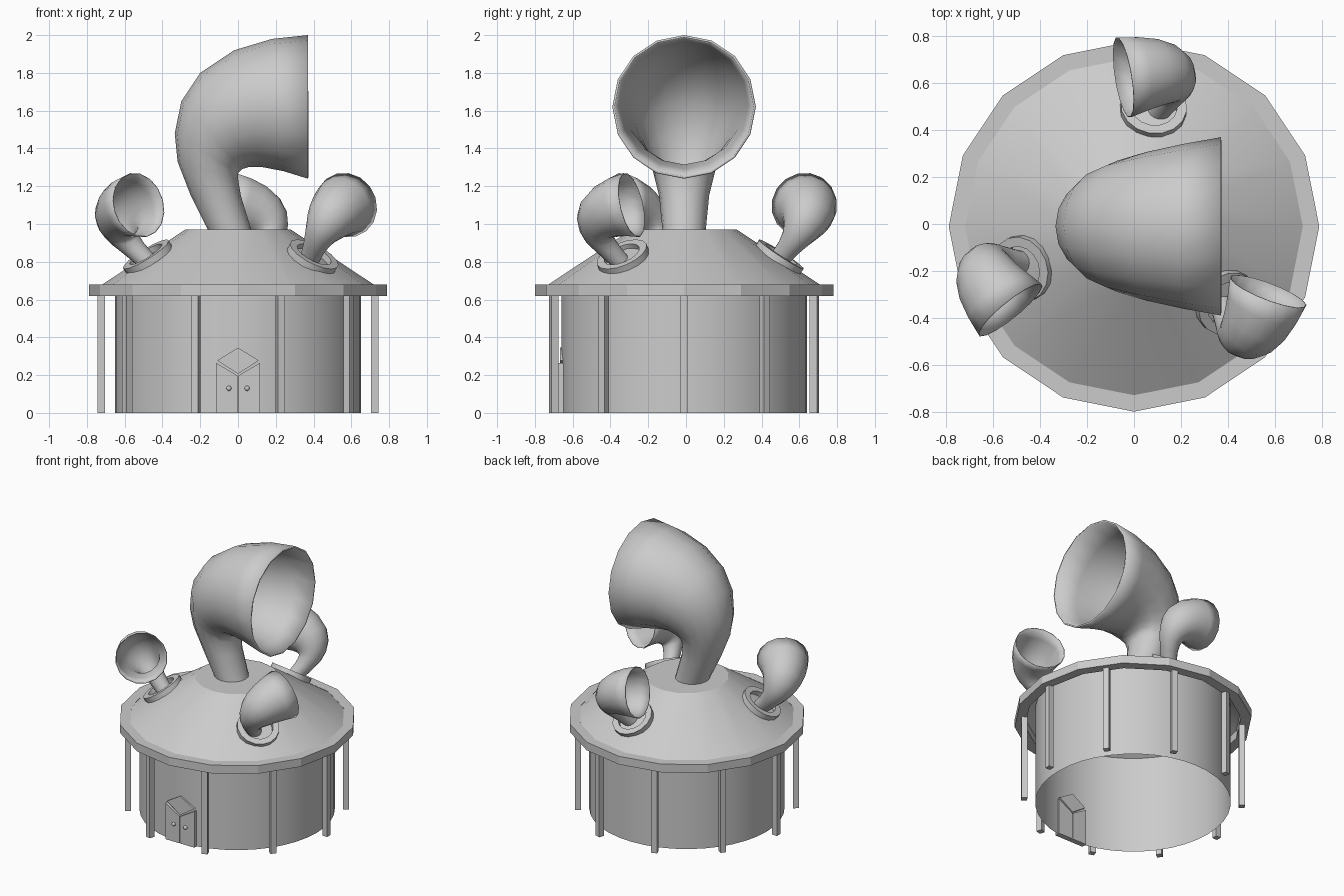
import bpy, bmesh, math
from mathutils import Vector, Matrix

if "Cube" in bpy.data.objects:
    bpy.data.objects.remove(bpy.data.objects["Cube"], do_unlink=True)

CY = -0.01  # building axis
AXIS = Matrix.Translation((0, CY, 0))

grey = bpy.data.materials.new("plain grey")
grey.use_nodes = True
grey.diffuse_color = (0.6, 0.6, 0.6, 1)
grey.node_tree.nodes["Principled BSDF"].inputs["Base Color"].default_value = grey.diffuse_color


def finish(name, bm, matrix=AXIS, smooth=None, recalc=True):
    if recalc:
        bmesh.ops.recalc_face_normals(bm, faces=bm.faces)
    me = bpy.data.meshes.new(name)
    bm.to_mesh(me)
    bm.free()
    me.materials.append(grey)
    ob = bpy.data.objects.new(name, me)
    bpy.context.collection.objects.link(ob)
    ob.matrix_world = matrix
    if smooth:
        bpy.ops.object.select_all(action='DESELECT')
        ob.select_set(True)
        bpy.context.view_layer.objects.active = ob
        bpy.ops.object.shade_smooth_by_angle(angle=math.radians(smooth))
    return ob


def skin(bm, rings, loop=False):
    """Bridge equal rings of points with quads."""
    vs = [[bm.verts.new(p) for p in ring] for ring in rings]
    pairs = list(zip(vs, vs[1:])) + ([(vs[-1], vs[0])] if loop else [])
    n = len(vs[0])
    for a, b in pairs:
        for i in range(n):
            j = (i + 1) % n
            bm.faces.new((a[i], a[j], b[j], b[i]))
    return vs


def lathe(profile, n):
    return [[(r * math.cos(math.tau * i / n), r * math.sin(math.tau * i / n), z)
             for i in range(n)] for r, z in profile]


def prism(name, outline, y_front, y_back):
    """Extrude an x-z outline along y."""
    bm = bmesh.new()
    front, back = skin(bm, [[(x, y, z) for x, z in outline] for y in (y_front, y_back)])
    bm.faces.new(front)
    bm.faces.new(back)
    return finish(name, bm)


# Round wall, open below
bm = bmesh.new()
skin(bm, lathe([(0.65, 0), (0.65, 0.715)], 40))
finish("wall", bm, smooth=40)

# Truncated cone roof
bm = bmesh.new()
rows = skin(bm, lathe([(0.73, 0.672), (0.28, 0.97)], 16))
bm.faces.new(rows[-1])
finish("roof", bm, smooth=30)

# Faceted eave rim
bm = bmesh.new()
skin(bm, lathe([(0.72, 0.62), (0.79, 0.62), (0.79, 0.68), (0.72, 0.68)], 16), loop=True)
finish("eave_rim", bm)

# Ten posts under the eave
for k in range(10):
    bm = bmesh.new()
    bmesh.ops.create_cube(bm, size=1, matrix=Matrix.Translation((0.725, 0, 0.32))
                          @ Matrix.Diagonal((0.04, 0.04, 0.64, 1)))
    finish(f"post_{k + 1}", bm, AXIS @ Matrix.Rotation(math.tau * k / 10, 4, 'Z'))

# Double door with a diamond panel above
for side, s in (("left", 1), ("right", -1)):
    prism(f"door_{side}", [(s * 0.003, 0), (s * 0.117, 0), (s * 0.117, 0.265), (s * 0.003, 0.198)],
          -0.664, -0.625)
    bm = bmesh.new()
    bmesh.ops.create_uvsphere(bm, u_segments=10, v_segments=6, radius=0.014)
    finish(f"door_knob_{side}", bm, AXIS @ Matrix.Translation((s * 0.048, -0.668, 0.13)), smooth=60)
prism("door_diamond", [(0, 0.206), (0.11, 0.278), (0, 0.345), (-0.11, 0.278)], -0.658, -0.625)

# Horn cross-sections: outer and inner point of the bend (x, z)
SECTIONS = [((-0.13, 0.9), (0.09, 0.9)), ((-0.16, 0.97), (0.07, 0.97)),
            ((-0.25, 1.15), (0.015, 1.15)), ((-0.32, 1.33), (0, 1.24)),
            ((-0.335, 1.48), (0, 1.27)), ((-0.3, 1.65), (0.02, 1.29)),
            ((-0.2, 1.8), (0.06, 1.303)), ((-0.02, 1.92), (0.12, 1.303)),
            ((0.18, 1.98), (0.24, 1.28)), ((0.37, 2.0), (0.37, 1.24))]
MOUTH = Vector((0.37, 0, 1.62))


def horn(name, matrix):
    """Bent horn with its origin at the centre of the mouth."""
    rings = []
    for (ox, oz), (ix, iz) in SECTIONS:
        outer, inner = Vector((ox, 0, oz)) - MOUTH, Vector((ix, 0, iz)) - MOUTH
        mid, arm = (outer + inner) / 2, (outer - inner) / 2
        side = Vector((0, arm.length, 0))
        rings.append([mid + arm * math.cos(a) + side * math.sin(a)
                      for a in (math.tau * i / 16 for i in range(16))])
    bm = bmesh.new()
    skin(bm, rings)
    # Make the open shell face outward
    bm.normal_update()
    f = bm.faces[0] if not hasattr(bm.faces, "ensure_lookup_table") else next(iter(bm.faces))
    centre = sum(rings[0], Vector()) / 16
    if f.normal.dot(f.calc_center_median() - centre) < 0:
        bmesh.ops.reverse_faces(bm, faces=bm.faces)
    ob = finish(name, bm, matrix, smooth=50, recalc=False)
    shell = ob.modifiers.new("shell", 'SOLIDIFY')
    shell.thickness = 0.012
    shell.offset = -1
    return ob


horn("main_horn", AXIS @ Matrix.Translation(MOUTH))

# Three small horns standing square to the roof, each in a collar
ang, tilt, twist = math.radians(80.5), math.radians(33.5), math.radians(22)
e_r = Vector((math.cos(ang), math.sin(ang), 0))
e_t = Vector((-e_r.y, e_r.x, 0))
up = Vector((0, 0, 1))
normal = e_r * math.sin(tilt) + up * math.cos(tilt)
upslope = up * math.sin(tilt) - e_r * math.cos(tilt)
facing = e_t * math.cos(twist) + upslope * math.sin(twist)


def frame(x_axis, origin, scale=1):
    cols = (x_axis, normal.cross(x_axis), normal)
    return (Matrix.Translation(origin) @ Matrix(cols).transposed().to_4x4()
            @ Matrix.Scale(scale, 4))


for k, place in enumerate(("back", "right", "left")):
    turn = AXIS @ Matrix.Rotation(math.tau * k / 3, 4, 'Z')
    horn(f"small_horn_{place}", turn @ frame(facing, (-0.045, 0.635, 1.1), 0.46))
    bm = bmesh.new()
    skin(bm, lathe([(0.1, -0.02), (0.142, -0.02), (0.142, 0.018), (0.1, 0.018)], 16), loop=True)
    finish(f"collar_{place}", bm, turn @ frame(e_t, (0.083, 0.505, 0.825)), smooth=30)
